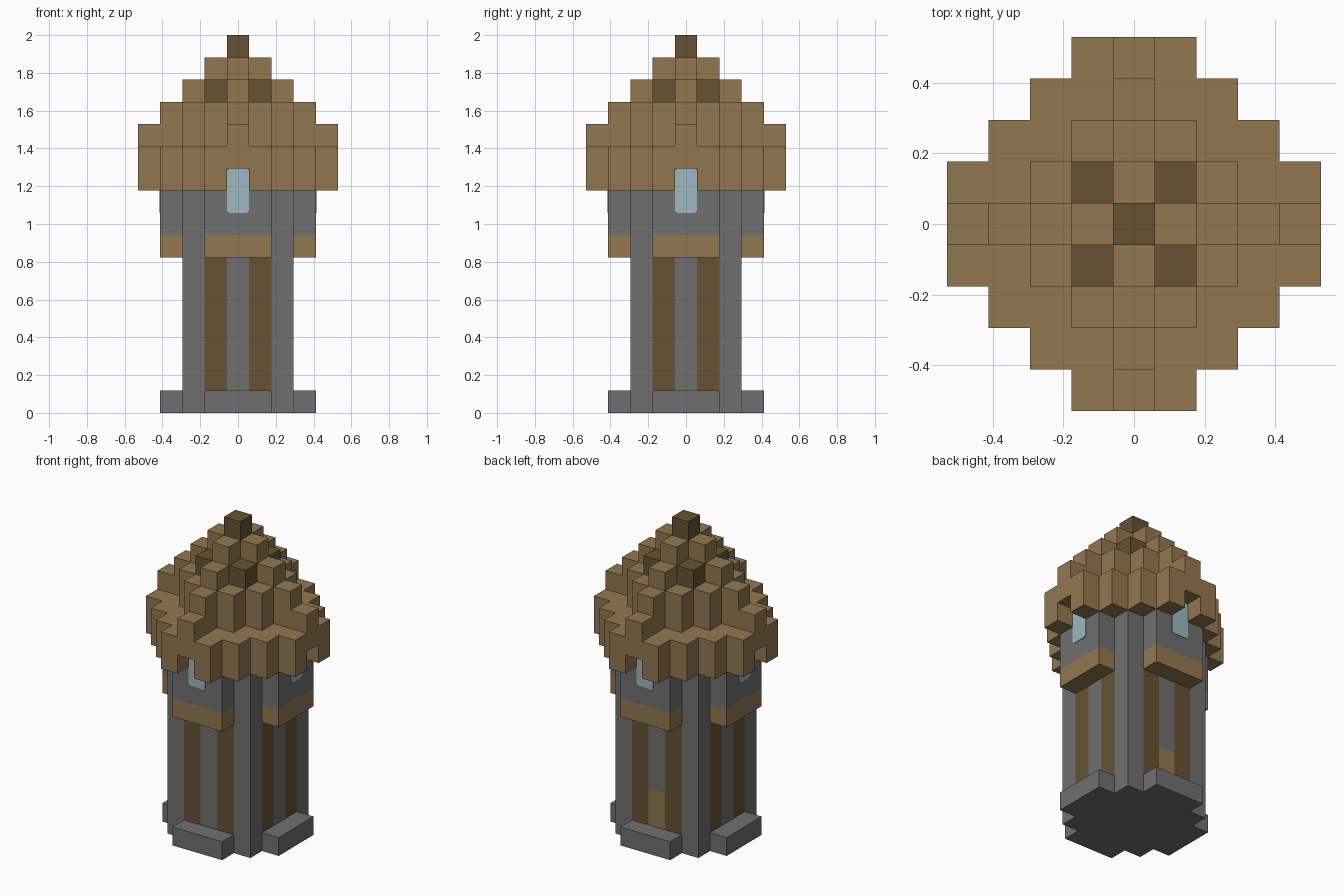
import bpy
import bmesh
from mathutils import Vector

U = 2 / 17  # size of one block

default_cube = bpy.data.objects.get("Cube")
if default_cube:
    bpy.data.objects.remove(default_cube, do_unlink=True)


def make_material(name, colour):
    mat = bpy.data.materials.new(name)
    mat.use_nodes = True
    rgba = (*colour, 1)
    mat.diffuse_color = rgba
    bsdf = mat.node_tree.nodes["Principled BSDF"]
    bsdf.inputs["Base Color"].default_value = rgba
    bsdf.inputs["Roughness"].default_value = 0.9
    return mat


STONE, WOOD, DARK, GLASS = range(4)
MATERIALS = [
    make_material("grey stone", (0.16, 0.16, 0.16)),
    make_material("light wood", (0.29, 0.185, 0.078)),
    make_material("dark wood", (0.135, 0.083, 0.034)),
    make_material("pale glass", (0.34, 0.48, 0.54)),
]


def finish(name, bm):
    mesh = bpy.data.meshes.new(name)
    bm.to_mesh(mesh)
    bm.free()
    for mat in MATERIALS:
        mesh.materials.append(mat)
    obj = bpy.data.objects.new(name, mesh)
    bpy.context.collection.objects.link(obj)
    return obj


def block_part(name, z_range, inside, paint):
    """Outer skin of all blocks where inside(x, y, z); paint picks each face's colour."""
    cells = {(x, y, z) for x in range(-4, 5) for y in range(-4, 5)
             for z in z_range if inside(x, y, z)}
    bm = bmesh.new()
    for cell in cells:
        centre = Vector(cell) + Vector((0, 0, 0.5))
        for axis in range(3):
            for sign in (-1, 1):
                n = Vector((0, 0, 0))
                n[axis] = sign
                if tuple(int(c + d) for c, d in zip(cell, n)) in cells:
                    continue
                a = Vector((0, 0, 0))
                a[(axis + 1) % 3] = 1
                b = n.cross(a)
                corners = [centre + (n + a * i + b * j) / 2
                           for i, j in ((-1, -1), (1, -1), (1, 1), (-1, 1))]
                face = bm.faces.new([bm.verts.new(c * U) for c in corners])
                face.material_index = paint(*cell, n)
    bmesh.ops.remove_doubles(bm, verts=bm.verts[:], dist=U / 100)
    bmesh.ops.dissolve_limit(bm, angle_limit=0.01, verts=bm.verts[:],
                             edges=bm.edges[:], delimit={'MATERIAL'})
    return finish(name, bm)


# Footprints
def square(x, y, z=0):
    return max(abs(x), abs(y)) <= 2


def cross(x, y, z=0):
    return square(x, y) or (max(abs(x), abs(y)) == 3 and min(abs(x), abs(y)) <= 1)


def diamond(x, y, r):
    return abs(x) + abs(y) <= r


def eave_end(x, y):
    return sorted((abs(x), abs(y))) == [0, 4]


# Colour rules
def plain(colour):
    return lambda x, y, z, n: colour


def shaft_paint(x, y, z, n):
    across = x if n.y else y
    if n.z:
        return STONE
    if abs(across) == 1:
        return DARK
    if n.y > 0 and across == 0 and z <= 2:
        return WOOD  # back door
    return STONE


def gallery_paint(x, y, z, n):
    return WOOD if z == 7 and max(abs(x), abs(y)) == 3 else STONE


def spire_paint(x, y, z, n):
    return DARK if z == 14 and abs(x) == abs(y) == 1 else WOOD


# Tower body
block_part("base", range(0, 1), cross, plain(STONE))
block_part("shaft", range(1, 7), square, shaft_paint)
block_part("gallery", range(7, 10), cross, gallery_paint)

# Roof: wide eaves notched over the windows, small dormers, stepped spire
block_part("eaves", range(10, 13),
           lambda x, y, z: eave_end(x, y) and z > 10
           or (diamond(x, y, 5) and not eave_end(x, y)
               and max(abs(x), abs(y)) <= 4 and z < 12),
           plain(WOOD))
SPIRE_RADIUS = {12: 3, 13: 3, 14: 2, 15: 1}
block_part("spire", SPIRE_RADIUS,
           lambda x, y, z: diamond(x, y, SPIRE_RADIUS[z]), spire_paint)
block_part("finial", range(16, 17), lambda x, y, z: diamond(x, y, 0), plain(DARK))

# Windows: thin plates with clipped corners on all four sides
W, CLIP, THICK = U / 2, 0.012, 0.004
for side, out in (("front", (0, -1)), ("right", (1, 0)), ("back", (0, 1)), ("left", (-1, 0))):
    n = Vector((*out, 0))
    a = Vector((-n.y, n.x, 0))
    outline = []
    for i, j in ((-1, -1), (1, -1), (1, 1), (-1, 1)):
        pair = [(i * W, j * (U - CLIP)), (i * (W - CLIP), j * U)]
        outline += pair if i * j > 0 else pair[::-1]
    outline = outline[:]
    bm = bmesh.new()
    origin = n * 3.5 * U + Vector((0, 0, 10 * U))
    face = bm.faces.new([bm.verts.new(origin + a * s + Vector((0, 0, t)))
                         for s, t in outline])
    moved = bmesh.ops.extrude_face_region(bm, geom=[face])["geom"]
    bmesh.ops.translate(bm, vec=n * THICK,
                        verts=[v for v in moved if isinstance(v, bmesh.types.BMVert)])
    bmesh.ops.recalc_face_normals(bm, faces=bm.faces[:])
    for f in bm.faces:
        f.material_index = GLASS
    finish(side + "_window", bm)
